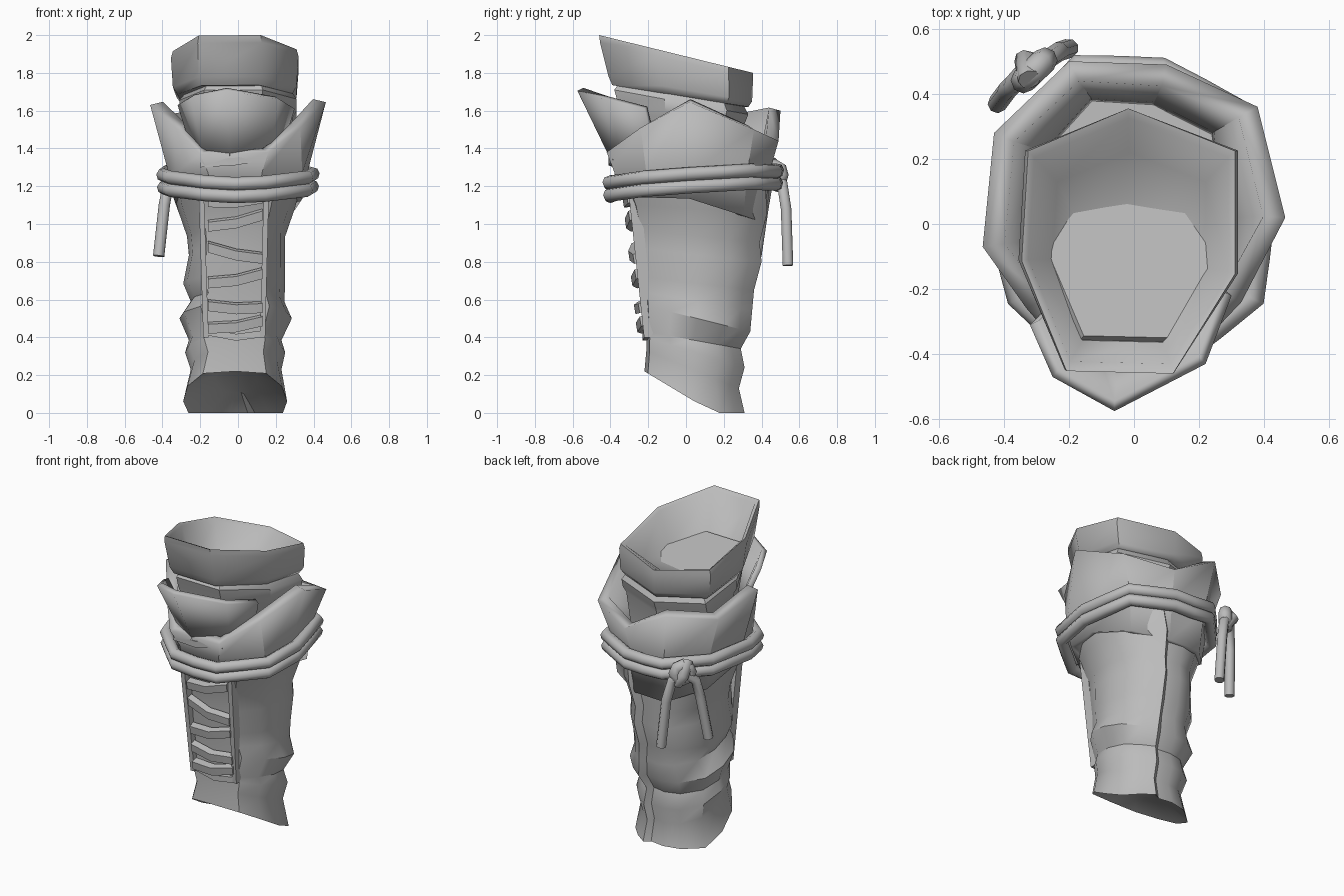
import bpy, math
from mathutils import Vector

if "Cube" in bpy.data.objects:
    bpy.data.objects.remove(bpy.data.objects["Cube"])

leather = bpy.data.materials.new("grey leather")
leather.diffuse_color = (0.5, 0.5, 0.5, 1)
leather.use_nodes = True
leather.node_tree.nodes["Principled BSDF"].inputs["Base Color"].default_value = leather.diffuse_color


def finish(obj, angle=35):
    obj.data.materials.clear()
    obj.data.materials.append(leather)
    bpy.ops.object.select_all(action='DESELECT')
    obj.select_set(True)
    bpy.context.view_layer.objects.active = obj
    bpy.ops.object.shade_smooth_by_angle(angle=math.radians(angle))


def loft(name, rings, closed=True, cap=True, thick=0, angle=35):
    """Skin a list of equal-length point rings."""
    n = len(rings[0])
    verts = [p for r in rings for p in r]
    faces = []
    for k in range(len(rings) - 1):
        for i in range(n if closed else n - 1):
            j = (i + 1) % n
            faces.append((k*n + i, k*n + j, (k+1)*n + j, (k+1)*n + i))
    if cap:
        faces.append(tuple(range(n))[::-1])
        faces.append(tuple(range((len(rings) - 1)*n, len(rings)*n)))
    me = bpy.data.meshes.new(name)
    me.from_pydata([tuple(v) for v in verts], [], faces)
    obj = bpy.data.objects.new(name, me)
    bpy.context.collection.objects.link(obj)
    if thick:
        m = obj.modifiers.new("thickness", 'SOLIDIFY')
        m.thickness, m.offset = thick, -1
    finish(obj, angle)
    return obj


def ring(outline, x0, x1, y0, y1, zf, zb):
    """Fit a unit outline to a box, sloping from zf at the front to zb at the back."""
    return [((x0 + x1)/2 + u*(x1 - x0)/2, (y0 + y1)/2 + v*(y1 - y0)/2,
             zf + (zb - zf)*(v + 1)/2) for u, v in outline]


def strip(name, path, a, b):
    """Rectangular bar along a path; a and b are half-size vectors."""
    a, b = Vector(a), Vector(b)
    return loft(name, [[Vector(p) - a - b, Vector(p) + a - b, Vector(p) + a + b,
                        Vector(p) - a + b] for p in path], angle=25)


def tube(name, pts, radius, cyclic=False):
    cu = bpy.data.curves.new(name, 'CURVE')
    cu.dimensions = '3D'
    cu.bevel_depth, cu.bevel_resolution, cu.use_fill_caps = radius, 2, True
    sp = cu.splines.new('POLY')
    sp.points.add(len(pts) - 1)
    for q, p in zip(sp.points, pts):
        q.co = (*p, 1)
    sp.use_cyclic_u = cyclic
    obj = bpy.data.objects.new(name, cu)
    bpy.context.collection.objects.link(obj)
    bpy.ops.object.select_all(action='DESELECT')
    obj.select_set(True)
    bpy.context.view_layer.objects.active = obj
    bpy.ops.object.convert(target='MESH')
    finish(bpy.context.view_layer.objects.active, 65)


# Wrinkled leg with an overlapping seam at the back and a slanted lower end
LEG = [(-.62, -.93), (0, -1), (.6, -.93), (.9, -.5), (1, 0), (.92, .5), (.65, .8),
       (.38, 1), (.24, .9), (-.1, .95), (-.5, .86), (-.9, .5), (-1, 0), (-.92, -.5)]
leg = [(-.12, .10, -.1, .2, .24, .1), (-.29, .26, -.22, .31, .23, 0),
       (-.25, .23, -.21, .28, .33, .13), (-.28, .25, -.21, .31, .40, .24),
       (-.26, .23, -.21, .29, .43, .34), (-.31, .285, -.22, .34, .57, .43),
       (-.25, .245, -.225, .35, .64, .54), (-.29, .25, -.235, .36, .72, .65),
       (-.26, .25, -.25, .40, .87, .80), (-.27, .25, -.26, .39, .97, .90),
       (-.32, .30, -.29, .43, 1.1, 1.06), (-.35, .34, -.35, .42, 1.25, 1.2)]
rings = [ring(LEG, *r) for r in leg]
rings[1] = [(x, y, max(0, .22 - .6*(y + .22))) for x, y, z in rings[1]]
loft("leg", rings)


def front(z):
    return -.212 - .075*(z - .4)/.7


# Raised edges beside the lacing and the lower lip
for name, x0, x1 in (("left_lacing_edge", -.17, -.195), ("right_lacing_edge", .13, .15)):
    strip(name, [(x0 + (x1 - x0)*t, front(.4 + .78*t) + .02, .4 + .78*t)
                 for t in (0, .35, .7, 1)], (.014, 0, 0), (0, .03, 0))
strip("lower_lip", [(-.17, -.205, .43), (-.01, -.215, .40), (.14, -.205, .42)],
      (0, .015, 0), (0, 0, .018))

# Laces: slanted bands that bulge at the middle
for zl, zr in ((1.12, 1.14), (.99, 1.05), (.88, .82), (.69, .74), (.57, .56), (.45, .49)):
    zm = (zl + zr)/2
    strip("lace", [(-.16, front(zl), zl), (-.01, front(zm) - .022, zm - .012),
                   (.13, front(zr), zr)], (0, .02, .006), (0, -.004, .025))

# Flared collar with two thick raised flaps and a low front
top = [(.16, -.42, 1.38), (.33, -.24, 1.51), (.465, .02, 1.645), (.38, .36, 1.50),
       (.10, .49, 1.44), (-.20, .50, 1.60), (-.43, .28, 1.56), (-.465, -.07, 1.63),
       (-.33, -.26, 1.51), (-.2, -.41, 1.37)]
mid = [(.79*x, .9*y, 1.27) for x, y, z in top]
mid[1], mid[8] = (.34, -.21, 1.27), (-.33, -.21, 1.27)
low = [(.93*x, .94*y, 1.14 - .3*max(0, y)) for x, y, z in mid]
loft("collar", [low, mid, top], cap=False, thick=.07, angle=20)
strip("collar_lip", [(-.2, -.355, 1.32), (-.02, -.385, 1.33), (.16, -.365, 1.36)],
      (0, .025, 0), (0, 0, .02))

# Tongue leaning forward between the flaps
tip = [(-.32, -.31, 1.63), (-.25, -.47, 1.67), (-.06, -.575, 1.705),
       (.22, -.43, 1.66), (.30, -.22, 1.61)]
base = [(.68*x, .66*y, 1.3) for x, y, z in tip]
loft("tongue", [base, tip], closed=False, cap=False, thick=.035, angle=25)

# Liner with a fold and a hollow top cuff that is deepest at the front
CUFF = [(-.58, -.98), (.42, -1), (1, -.25), (1, .68), (0, 1), (-.94, .68), (-1, -.15)]
loft("liner", [ring(CUFF, *r) for r in (
    (-.25, .25, -.28, .28, 1.25, 1.25), (-.29, .29, -.35, .30, 1.60, 1.50),
    (-.31, .31, -.36, .31, 1.64, 1.53), (-.31, .31, -.38, .33, 1.71, 1.58),
    (-.27, .28, -.35, .30, 1.75, 1.64))])
loft("top_cuff", [ring(CUFF, *r) for r in (
    (-.27, .27, -.34, .29, 1.73, 1.62), (-.32, .29, -.39, .33, 1.735, 1.62),
    (-.345, .31, -.41, .35, 1.78, 1.65), (-.355, .32, -.455, .355, 1.96, 1.77),
    (-.345, .31, -.46, .355, 2.0, 1.80), (-.325, .29, -.43, .325, 1.985, 1.79),
    (-.25, .22, -.35, .22, 1.68, 1.72), (-.14, .09, -.31, -.02, 1.63, 1.66))], angle=58)

# Two turns of rope
for name, z, s in (("upper_rope", 1.24, 1.08), ("lower_rope", 1.173, 1.07)):
    pts = []
    for i, (x, y, _) in enumerate(mid):
        x2, y2, _ = mid[(i + 1) % len(mid)]
        for t in (0, .5):
            px, py = (x + (x2 - x)*t)*s, (y + (y2 - y)*t)*s
            pts.append((px, py, z + .07*py + .06*abs(px)))
    tube(name, pts, .036, True)

# Knot and hanging ends at the back left
c = Vector((-.30, .465, 1.26))
along = Vector((.72, .69, 0))
out = Vector((-.69, .72, 0))
tube("knot", [c + along*(.045*math.cos(a)) + out*.01
              + Vector((0, 0, .045*math.sin(a)))
              for a in [i*math.pi/4 for i in range(8)]], .04, True)
tube("knot_wrap", [c - along*.03 + Vector((0, 0, .07)), c + out*.05,
                   c + along*.03 - Vector((0, 0, .07))], .035)
tube("left_rope_end", [c + out*.03, (-.37, .43, 1.21), (-.39, .41, 1.10), (-.42, .37, .83)], .03)
tube("right_rope_end", [c + out*.03, (-.26, .51, 1.21), (-.23, .53, 1.08), (-.20, .54, .78)], .03)
